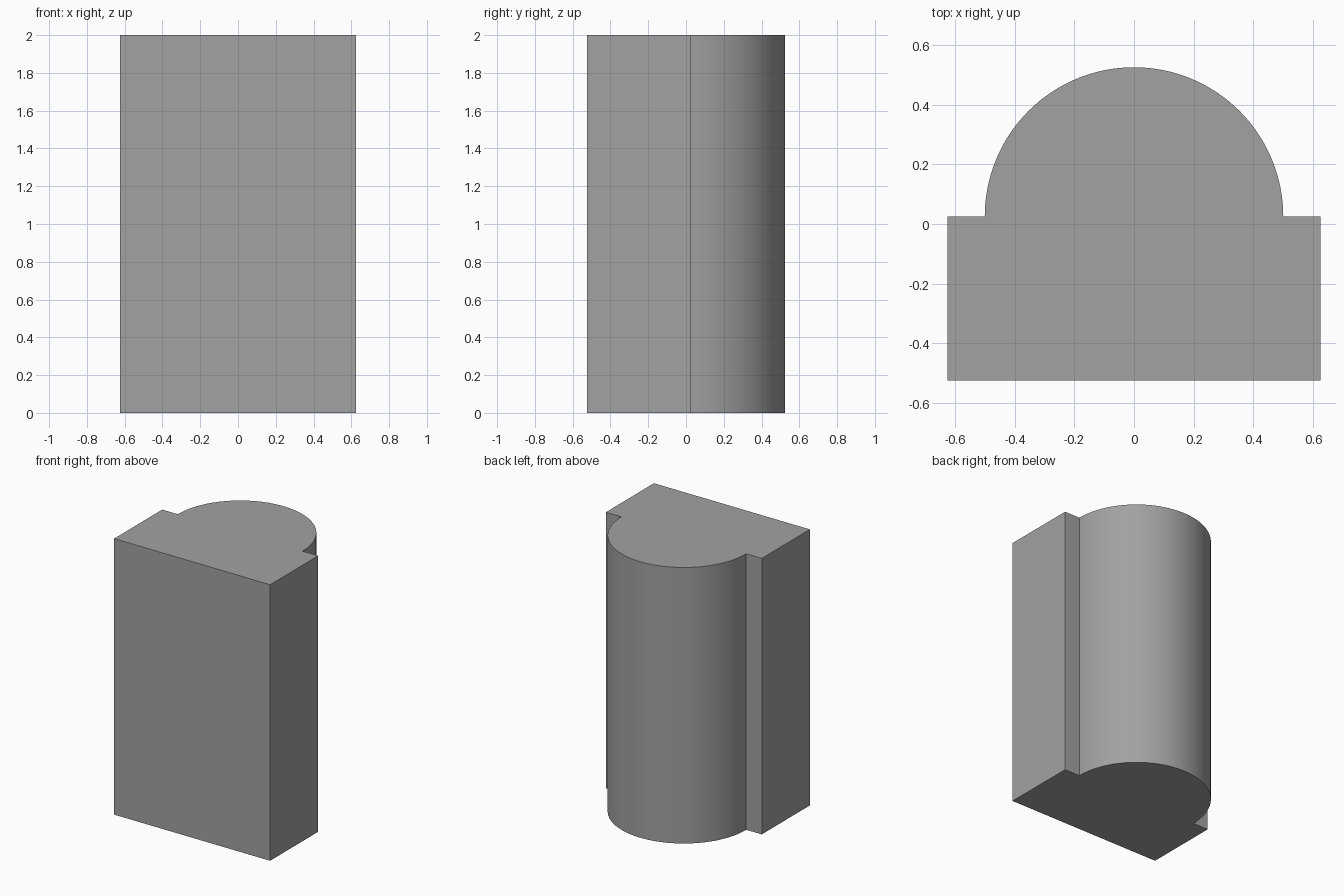
import bpy, bmesh, math

if "Cube" in bpy.data.objects:
    bpy.data.objects.remove(bpy.data.objects["Cube"])

HEIGHT, HALF_W, FRONT_Y, STEP_Y, RADIUS = 2.0, 0.625, -0.525, 0.025, 0.5
SEGMENTS = 64

# Plain grey finish
grey = bpy.data.materials.new("grey")
grey.diffuse_color = (0.36, 0.36, 0.36, 1.0)
grey.use_nodes = True
grey.node_tree.nodes["Principled BSDF"].inputs["Base Color"].default_value = grey.diffuse_color

# Footprint: rectangular front block with a half-round back
profile = [(-HALF_W, STEP_Y), (-HALF_W, FRONT_Y), (HALF_W, FRONT_Y), (HALF_W, STEP_Y)]
for i in range(SEGMENTS + 1):
    a = math.pi * i / SEGMENTS
    profile.append((RADIUS * math.cos(a), STEP_Y + RADIUS * math.sin(a)))

# Extrude the footprint to full height
bm = bmesh.new()
base = bm.faces.new([bm.verts.new((x, y, 0)) for x, y in profile])
top = bmesh.ops.extrude_face_region(bm, geom=[base], use_keep_orig=True)["geom"]
bmesh.ops.translate(bm, vec=(0, 0, HEIGHT),
                    verts=[g for g in top if isinstance(g, bmesh.types.BMVert)])
bmesh.ops.recalc_face_normals(bm, faces=bm.faces)
mesh = bpy.data.meshes.new("round_backed_block")
bm.to_mesh(mesh)
bm.free()
mesh.materials.append(grey)

block = bpy.data.objects.new("round_backed_block", mesh)
bpy.context.collection.objects.link(block)

# Smooth the curved back, keep the corners sharp
bpy.context.view_layer.objects.active = block
block.select_set(True)
bpy.ops.object.shade_smooth_by_angle(angle=math.radians(30))
